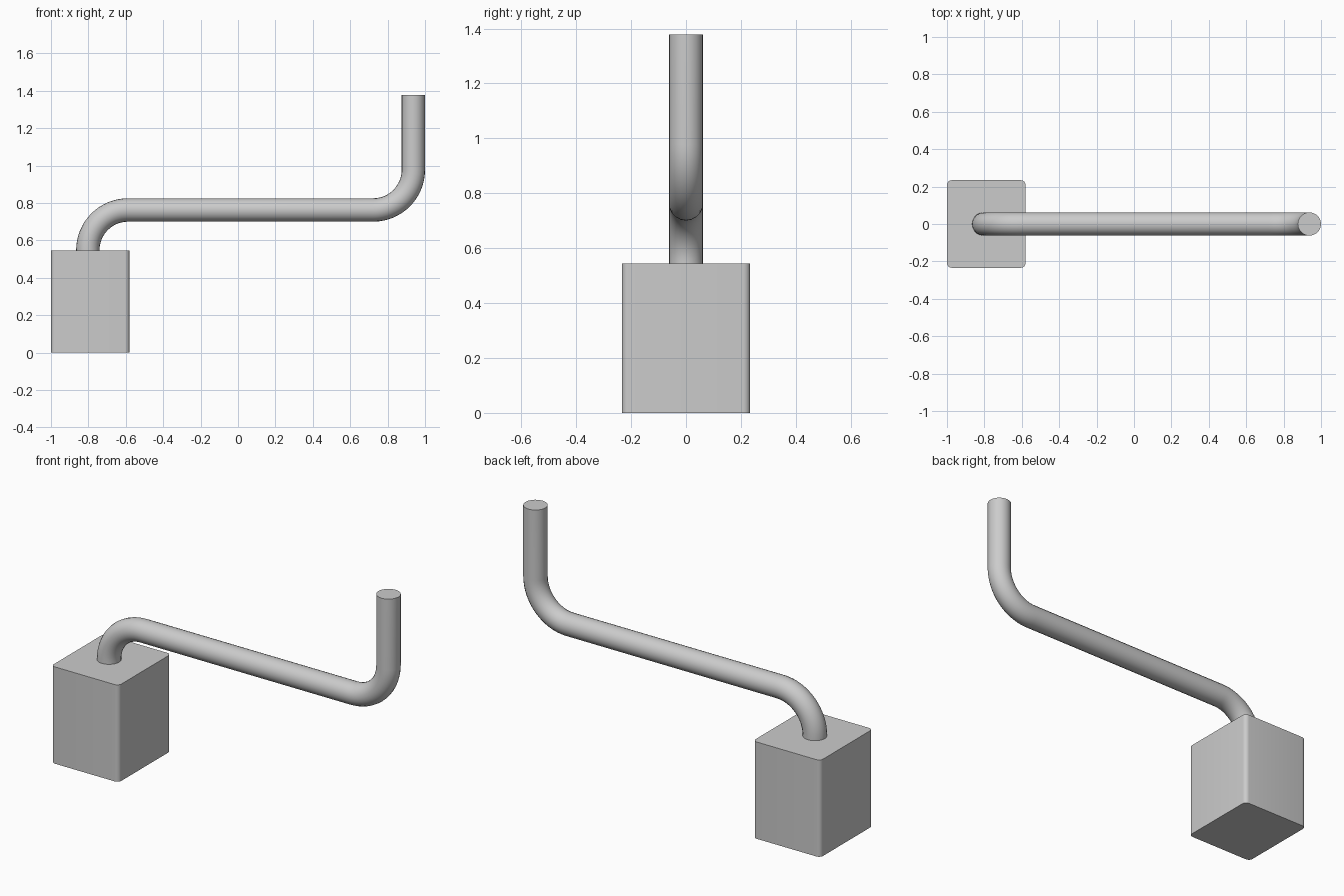
import bpy, bmesh
from math import cos, sin, pi, radians

cube = bpy.data.objects.get("Cube")
if cube:
    bpy.data.objects.remove(cube, do_unlink=True)

grey = bpy.data.materials.new("plain grey")
grey.use_nodes = True
colour = (0.6, 0.6, 0.6, 1)
grey.diffuse_color = colour
grey.node_tree.nodes["Principled BSDF"].inputs["Base Color"].default_value = colour


def smooth(obj):
    bpy.ops.object.select_all(action='DESELECT')
    obj.select_set(True)
    bpy.context.view_layer.objects.active = obj
    bpy.ops.object.shade_smooth_by_angle(angle=radians(35))


def arc(cx, cz, radius, start, end, steps=16):
    """Points of an arc in the xz plane."""
    angles = [start + (end - start) * i / steps for i in range(steps + 1)]
    return [(cx + radius * cos(a), 0, cz + radius * sin(a)) for a in angles]


# Grip block with rounded upright edges
mesh = bpy.data.meshes.new("grip_block")
bm = bmesh.new()
bmesh.ops.create_cube(bm, size=1)
for v in bm.verts:
    v.co.x = v.co.x * 0.42 - 0.79
    v.co.y *= 0.468
    v.co.z = (v.co.z + 0.5) * 0.545
upright = [e for e in bm.edges if abs(e.verts[0].co.z - e.verts[1].co.z) > 0.1]
bmesh.ops.bevel(bm, geom=upright, offset=0.025, segments=6, profile=0.5, affect='EDGES')
bm.to_mesh(mesh)
bm.free()
block = bpy.data.objects.new("grip_block", mesh)
bpy.context.collection.objects.link(block)
mesh.materials.append(grey)
smooth(block)

# Bent round bar: up out of the block, across, then up again
bend, level = 0.215, 0.763
left, right = -0.803, 0.9375
path = [(left, 0, 0.53)]
path += arc(left + bend, level - bend, bend, pi, pi / 2)
path += arc(right - bend, level + bend, bend, -pi / 2, 0)
path += [(right, 0, 1.378)]

curve = bpy.data.curves.new("bent_bar", 'CURVE')
curve.dimensions = '3D'
curve.bevel_depth = 0.0625
curve.bevel_resolution = 8
curve.use_fill_caps = True
spline = curve.splines.new('POLY')
spline.points.add(len(path) - 1)
for point, co in zip(spline.points, path):
    point.co = (*co, 1)
curve_obj = bpy.data.objects.new("bar_path", curve)
bpy.context.collection.objects.link(curve_obj)

# Turn the swept curve into a mesh part
bpy.context.view_layer.update()
bar_mesh = bpy.data.meshes.new_from_object(
    curve_obj.evaluated_get(bpy.context.evaluated_depsgraph_get()))
bpy.data.objects.remove(curve_obj, do_unlink=True)
bm = bmesh.new()
bm.from_mesh(bar_mesh)
bmesh.ops.remove_doubles(bm, verts=bm.verts, dist=0.0005)
bmesh.ops.recalc_face_normals(bm, faces=bm.faces)
bm.to_mesh(bar_mesh)
bm.free()
bar_mesh.materials.clear()
bar_mesh.materials.append(grey)
bar = bpy.data.objects.new("bent_bar", bar_mesh)
bpy.context.collection.objects.link(bar)
smooth(bar)
